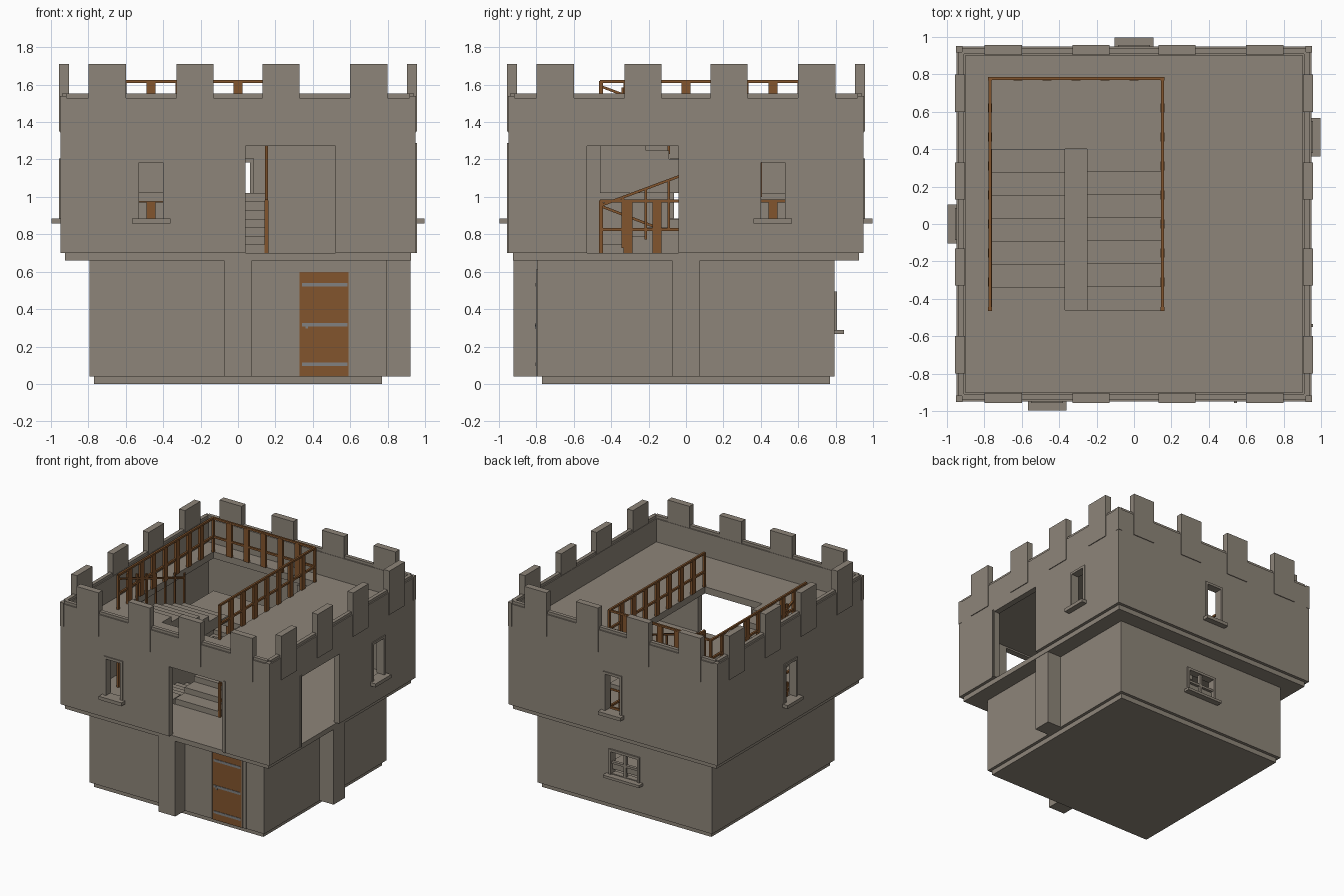
import bpy, bmesh

if "Cube" in bpy.data.objects:
    bpy.data.objects.remove(bpy.data.objects["Cube"])


def material(name, c):
    m = bpy.data.materials.new(name)
    m.diffuse_color = (*c, 1)
    m.use_nodes = True
    m.node_tree.nodes["Principled BSDF"].inputs["Base Color"].default_value = m.diffuse_color
    return m


STONE = material("stone", (0.27, 0.235, 0.192))
WOOD = material("wood", (0.225, 0.09, 0.026))
IRON = material("iron", (0.22, 0.22, 0.22))


def turn(b, k):
    """Rotate a front-side box (x0,x1,y0,y1,z0,z1) by k quarter turns about z."""
    x0, x1, y0, y1 = b[:4]
    for _ in range(k):
        x0, x1, y0, y1 = -y1, -y0, x0, x1
    return (x0, x1, y0, y1) + tuple(b[4:])


def build(name, mat, boxes):
    """One object made of boxes; a 7th value lifts the y1 end (sloped beam)."""
    bm = bmesh.new()
    for b in boxes:
        lift = b[6] if len(b) > 6 else 0
        v = [bm.verts.new((b[i], b[2 + j], b[4 + k] + lift * j))
             for i in (0, 1) for j in (0, 1) for k in (0, 1)]
        for f in ((0, 1, 3, 2), (4, 6, 7, 5), (0, 4, 5, 1),
                  (2, 3, 7, 6), (0, 2, 6, 4), (1, 5, 7, 3)):
            bm.faces.new([v[i] for i in f])
    bmesh.ops.recalc_face_normals(bm, faces=bm.faces)
    me = bpy.data.meshes.new(name)
    bm.to_mesh(me)
    bm.free()
    me.materials.append(mat)
    ob = bpy.data.objects.new(name, me)
    bpy.context.collection.objects.link(ob)
    return ob


def carve(ob, cuts):
    """Cut boxes out of an object."""
    for c in cuts:
        cutter = build("cutter", STONE, [c])
        mod = ob.modifiers.new("cut", 'BOOLEAN')
        mod.operation, mod.solver, mod.object = 'DIFFERENCE', 'EXACT', cutter
        dg = bpy.context.evaluated_depsgraph_get()
        me = bpy.data.meshes.new_from_object(ob.evaluated_get(dg))
        ob.modifiers.clear()
        ob.data = me
        bpy.data.objects.remove(cutter)


F0, F1, F2 = 0.04, 0.70, 1.34          # floor levels
HX0, HX1, HY0, HY1 = -0.77, 0.15, -0.46, 0.78   # stairwell

# ground storey
build("plinth", STONE, [(-.77, .77, -.77, .77, 0, F0)])
lower = build("lower_walls", STONE, [(-.795, .795, -.795, .795, F0, .665)])
carve(lower, [(-.745, .745, -.745, .745, F0 + .005, .70),
              (-.12, .12, .7, .85, .295, .475)])
for k, n in ((0, "front_buttress"), (1, "right_buttress")):
    build(n, STONE, [turn((-.075, .075, -.922, -.78, F0, .665), k)])

# upper storey walls with windows and doorways
windows = ((0, -.465), (1, .465), (2, 0), (3, 0))
upper = build("upper_walls", STONE, [(-.95, .95, -.95, .95, F1, 1.53)])
cuts = [(-.9, .9, -.9, .9, F1 - .1, 1.6)]
cuts += [turn((u - .065, u + .065, -1, -.85, .885, 1.185), k) for k, u in windows]
cuts += [(.04, .52, -1, -.85, F1 - .1, 1.272), (.85, 1, -.53, -.04, F1 - .1, 1.272)]
carve(upper, cuts)

for k, u in windows:
    fr = [(u - .085, u - .065, -.958, -.89, .885, 1.205),
          (u + .065, u + .085, -.958, -.89, .885, 1.205),
          (u - .065, u + .065, -.958, -.89, 1.185, 1.205),
          (u - .103, u + .103, -.997, -.9, .857, .885)]
    build("window_frame", STONE, [turn(b, k) for b in fr])

# small back window with crossbars and sill
build("back_window", STONE, [
    (-.14, -.12, .745, .807, .285, .495), (.12, .14, .745, .807, .285, .495),
    (-.12, .12, .745, .807, .475, .495), (-.165, .165, .75, .845, .267, .288),
    (-.01, .01, .77, .795, .288, .475), (-.12, .12, .77, .795, .375, .393)])

# door jamb strips
build("doorway_jambs", STONE, [
    (.535, .55, -.957, -.94, F1, 1.288), (.94, .957, -.55, -.535, F1, 1.288),
    (.615, .634, -.803, -.79, F0, .612)])

# wooden door with iron straps and handle
build("door", WOOD, [(.328, .592, -.801, -.78, F0, .598)])
build("door_straps", IRON,
      [(.342, .585, -.805, -.79, z - .01, z + .01) for z in (.105, .317, .53)]
      + [(.362, .375, -.808, -.79, .295, .318)])
build("door_frame", STONE, [(.32, .328, -.803, -.78, F0, .604),
                            (.592, .601, -.803, -.78, F0, .604),
                            (.328, .592, -.803, -.78, .598, .604)])


# floor slabs with a stairwell hole
def slab(name, h, z0, z1):
    ob = build(name, STONE, [(-h, h, -h, h, z0, z1)])
    carve(ob, [(HX0, HX1, HY0, HY1, z0 - .1, z1 + .1)])


slab("upper_floor", .925, .66, F1)
slab("roof_deck", .905, 1.285, F2)

# parapet: merlons, caps in the gaps, corner strips
merlons, caps, corners = [], [], []
for k in range(4):
    merlons += [turn((c - .1, c + .1, -.956, -.903, 1.35, 1.71), k)
                for c in (-.7, -.23, .23, .7)]
    caps += [turn((a, b, -.94, -.91, 1.52, 1.552), k)
             for a, b in ((-.92, -.8), (-.6, -.33), (-.13, .13), (.33, .6), (.8, .92))]
    corners.append(turn((-.953, -.918, -.953, -.918, 1.345, 1.54), k))
build("merlons", STONE, merlons)
build("parapet_caps", STONE, caps)
build("corner_strips", STONE, corners)

# stairs: right flight up to a landing, left flight up to the next floor
N, RUN = 7, .86 / 7
for f, g in ((F0, F1), (F1, F2)):
    mid, r = (f + g) / 2, (g - f) / 2 / N
    steps, rails = [], []
    for i in range(N):
        y = HY0 + i * RUN
        steps.append((-.25, HX1, y, y + RUN, f, f + r * (i + 1)))
        steps.append((HX0, -.37, y, y + RUN, mid, g - r * i))
        for x, z in ((.145, f + r * (i + 1)), (-.775, g - r * i)):
            rails.append((x, x + .014, y + RUN - .007, y + RUN + .007, z - .02, z + .245))
    steps.append((HX0, HX1, .40, HY1, mid - .045, mid))
    build("stairs", STONE, steps)
    rails += [(.145, .16, HY0, .40, f + .245, f + .26, mid - f),
              (-.775, -.76, HY0, .40, g + .245, g + .26, mid - g)]
    build("stair_rails", WOOD, rails)

# railings round the stairwell on both upper floors
for f in (F1, F2):
    p = []
    for z in (f + .118, f + .27):
        p += [(-.778, -.762, HY0, .785, z, z + .016),
              (.145, .161, HY0, .785, z, z + .016),
              (-.778, .161, .769, .785, z, z + .016)]
    for x in (-.78, .143):
        for y in (HY0 - .005, .767):
            p.append((x, x + .02, y, y + .02, f, f + .28))
        for i in range(7):
            y = -.31 + i * .155
            p.append((x, x + .02, y - .024, y + .024, f, f + .275))
    for i in range(5):
        x = -.62 + i * .155
        p.append((x - .024, x + .024, .767, .787, f, f + .275))
    build("railing", WOOD, p)
